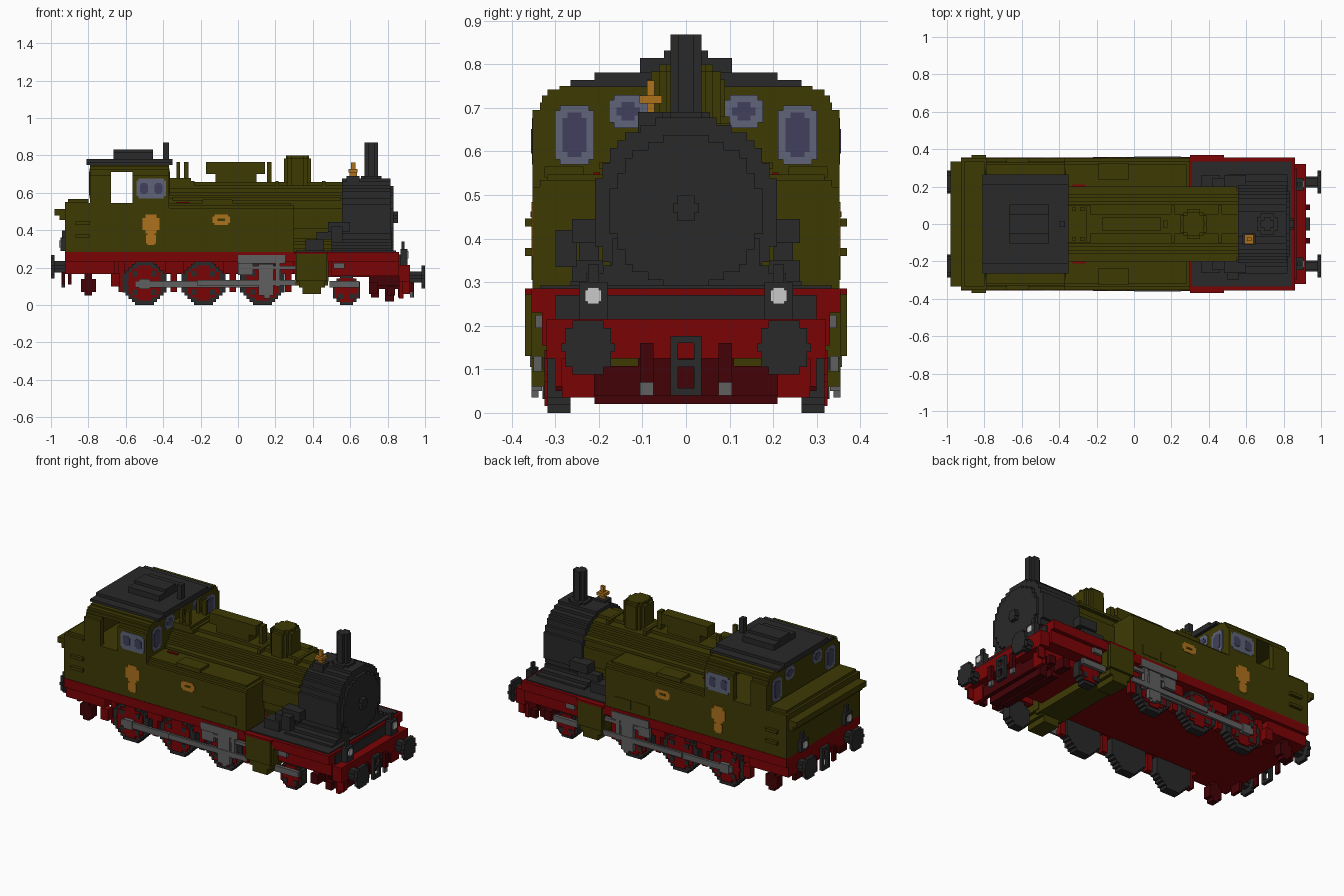
import bpy, bmesh, math

cube = bpy.data.objects.get("Cube")
if cube:
    bpy.data.objects.remove(cube, do_unlink=True)

V = 0.0174  # block size


def material(name, rgb):
    lin = [max(0.0, ((c / 255 + 0.055) / 1.055) ** 2.4 if c > 10 else c / 255 / 12.92) for c in rgb] + [1.0]
    m = bpy.data.materials.new(name)
    m.use_nodes = True
    m.diffuse_color = lin
    bsdf = m.node_tree.nodes["Principled BSDF"]
    bsdf.inputs["Base Color"].default_value = lin
    bsdf.inputs["Roughness"].default_value = 0.8
    return m


OLIVE = material("olive", (61, 58, 4))
RED = material("red", (123, 3, 5))
DEEP = material("deep_red", (68, 2, 6))
DARK = material("charcoal", (41, 41, 41))
GREY = material("steel", (96, 96, 96))
GOLD = material("brass", (174, 114, 28))
FRAME = material("window_frame", (94, 99, 120))
GLASS = material("window_glass", (66, 64, 93))
WHITE = material("lamp_white", (202, 202, 202))


def finish(name, bm, mat):
    bmesh.ops.recalc_face_normals(bm, faces=bm.faces[:])
    me = bpy.data.meshes.new(name)
    bm.to_mesh(me)
    bm.free()
    me.materials.append(mat)
    ob = bpy.data.objects.new(name, me)
    bpy.context.scene.collection.objects.link(ob)


def boxes(name, mat, items, mirror=False):
    """Each item is x0, x1, y0, y1, z0, z1; mirror repeats it across y."""
    bm = bmesh.new()
    for x0, x1, y0, y1, z0, z1 in items:
        for s in ((1, -1) if mirror else (1,)):
            vs = bmesh.ops.create_cube(bm, size=1)["verts"]
            for v in vs:
                v.co.x = (x0 + x1) / 2 + v.co.x * (x1 - x0)
                v.co.y = s * (y0 + y1) / 2 + v.co.y * (y1 - y0)
                v.co.z = (z0 + z1) / 2 + v.co.z * (z1 - z0)
    finish(name, bm, mat)


def stepped(name, mat, rows, axis, a, b, centre=0.0, mirror=False):
    """Extrude a stepped outline of (low, high, half width) rows from a to b."""
    right = [p for lo, hi, w in rows for p in ((w, lo), (w, hi))]
    left = [(-w, h) for w, h in reversed(right)]
    bm = bmesh.new()
    for s in ((1, -1) if mirror else (1,)):
        ends = []
        for d in (a, b):
            loop = []
            for w, h in right + left:
                u = centre + w
                co = {"x": (d, s * u, h), "y": (u, s * d, h), "z": (u, s * h, d)}[axis]
                loop.append(bm.verts.new(co))
            ends.append(loop)
        n = len(ends[0])
        bm.faces.new(ends[0])
        bm.faces.new(ends[1])
        for i in range(n):
            j = (i + 1) % n
            bm.faces.new((ends[0][i], ends[0][j], ends[1][j], ends[1][i]))
    finish(name, bm, mat)


def disc(r, c):
    """Rows of a blocky circle of radius r centred at height c."""
    n = max(3, round(2 * r / V))
    h = 2 * r / n
    rows = []
    for i in range(n):
        lo = c - r + i * h
        d = lo + h / 2 - c
        w = min(r, max(1, round(math.sqrt(r * r - d * d) / h)) * h)
        if rows and abs(rows[-1][2] - w) < 1e-6:
            rows[-1] = (rows[-1][0], lo + h, w)
        else:
            rows.append((lo, lo + h, w))
    return rows


def rounded(z0, z1, w, c=V):
    return [(z0, z0 + c, w - c), (z0 + c, z1 - c, w), (z1 - c, z1, w - c)]


# Frame and footplate
boxes("chassis", RED, [(-0.925, 0.31, -0.26, 0.26, 0.165, 0.25), (0.31, 0.86, -0.2, 0.2, 0.15, 0.24)])
boxes("running_board", RED, [(-0.925, 0.86, -0.355, 0.355, 0.23, 0.285), (0.3, 0.48, -0.37, 0.37, 0.272, 0.285)])
boxes("rear_skirt", RED, [(-0.925, -0.66, -0.335, 0.335, 0.165, 0.23)])
boxes("front_skirt", RED, [(0.5, 0.86, 0.25, 0.33, 0.155, 0.23)], True)
boxes("front_beam", RED, [(0.86, 0.92, -0.32, 0.32, 0.125, 0.215)])
boxes("front_deck", DARK, [(0.31, 0.845, -0.335, 0.335, 0.285, 0.292), (0.86, 0.868, -0.3, 0.3, 0.215, 0.27)])
boxes("front_steps", RED, [(0.86, 0.885, 0.21, 0.285, 0.035, 0.13), (0.88, 0.92, 0.285, 0.3, 0.06, 0.13),
                           (-0.68, -0.63, 0.31, 0.352, 0.1, 0.17)], True)
boxes("front_underframe", DEEP, [(0.70, 0.88, -0.11, 0.11, 0.1, 0.15), (0.70, 0.88, -0.21, 0.21, 0.085, 0.108),
                                 (0.71, 0.755, -0.21, 0.21, 0.04, 0.085), (0.785, 0.835, -0.21, 0.21, 0.02, 0.085),
                                 (0.855, 0.88, -0.21, 0.21, 0.04, 0.085)])
boxes("guard_irons", DEEP, [(0.70, 0.745, 0.22, 0.3, 0.06, 0.12), (0.80, 0.84, 0.27, 0.3, 0.05, 0.10),
                            (-0.84, -0.76, 0.27, 0.32, 0.07, 0.14), (-0.82, -0.78, 0.27, 0.32, 0.05, 0.165),
                            (-0.91, -0.89, 0.18, 0.25, 0.11, 0.165)], True)
boxes("hoses", DEEP, [(0.92, 0.94, 0.075, 0.105, 0.07, 0.16), (-0.94, -0.925, 0.075, 0.105, 0.11, 0.2)], True)
boxes("hose_ends", GREY, [(0.92, 0.935, 0.075, 0.105, 0.04, 0.07)], True)
boxes("coupling", DARK, [(x, x + 0.02, y, y + w, z + dz, z + h + dz) for x, dz in ((0.92, 0), (-0.945, 0.055))
                         for y, w, z, h in ((-0.035, 0.017, 0.04, 0.137), (0.018, 0.017, 0.04, 0.137),
                                            (-0.02, 0.04, 0.16, 0.017), (-0.02, 0.04, 0.105, 0.017),
                                            (-0.02, 0.04, 0.04, 0.017))])

# Buffers
for end, x0, x1, x2, z in (("front", 0.92, 0.98, 1.0, 0.15), ("rear", -0.925, -0.98, -1.0, 0.205)):
    stepped(end + "_buffer_stem", DARK, disc(0.03, z), "x", x0, x1, 0.225, True)
    stepped(end + "_buffer_head", DARK, disc(0.062, z), "x", x1, x2, 0.225, True)

# Lamps at both ends
boxes("lamp_bodies", DARK, [(0.868, 0.905, 0.18, 0.245, 0.215, 0.3), (0.875, 0.89, 0.2, 0.225, 0.3, 0.34),
                            (-0.95, -0.925, 0.18, 0.245, 0.29, 0.36), (-0.94, -0.925, 0.2, 0.225, 0.36, 0.4)], True)
stepped("front_lamp_glass", WHITE, rounded(0.25, 0.288, 0.019, 0.006), "x", 0.905, 0.912, 0.213, True)
stepped("rear_lamp_glass", WHITE, rounded(0.307, 0.345, 0.019, 0.006), "x", -0.957, -0.95, 0.213, True)

# Wheels
for name, x, r in (("rear", -0.5, 0.118), ("middle", -0.185, 0.118), ("front", 0.13, 0.118), ("pony", 0.58, 0.08)):
    stepped(name + "_tyre", DARK, disc(r, r), "y", 0.265, 0.318, x, True)
    stepped(name + "_wheel_face", RED, disc(r * 0.8, r), "y", 0.318, 0.325, x, True)
    k = r * 0.42
    boxes(name + "_wheel_gaps", DARK, [(x + sx * k - 0.014, x + sx * k + 0.014, 0.325, 0.329, r + sz * k - 0.014, r + sz * k + 0.014)
                                       for sx in (-1, 1) for sz in (-1, 1)], True)
boxes("brake_gear", RED, [(x, x + 0.035, 0.275, 0.31, 0.07, 0.235) for x in (-0.36, -0.045, 0.25, -0.64)]
      + [(x - 0.05, x + 0.05, 0.262, 0.315, 0.17, 0.235) for x in (-0.34, -0.03, 0.25)], True)

# Rods and valve gear
boxes("side_rods", GREY, [(-0.55, 0.17, 0.33, 0.345, 0.095, 0.13), (-0.22, 0.31, 0.345, 0.358, 0.105, 0.135),
                          (0.0, 0.25, 0.32, 0.345, 0.23, 0.272), (0.0, 0.08, 0.33, 0.35, 0.16, 0.23),
                          (0.11, 0.19, 0.33, 0.355, 0.05, 0.22), (0.08, 0.31, 0.33, 0.35, 0.19, 0.21),
                          (0.2, 0.225, 0.33, 0.355, 0.1, 0.25), (0.49, 0.65, 0.33, 0.35, 0.095, 0.13),
                          (0.51, 0.57, 0.33, 0.345, 0.195, 0.225), (-0.53, -0.47, 0.325, 0.35, 0.085, 0.14)], True)
boxes("drop_links", GREY, [(0.14, 0.17, 0.338, 0.355, 0.035, 0.12)], True)
boxes("gear_cover", GREY, [(0.0, 0.25, 0.345, 0.36, 0.222, 0.268)], True)

# Cylinders
stepped("cylinders", OLIVE, [(0.06, 0.095, 0.05), (0.095, 0.125, 0.07), (0.125, 0.272, 0.09)],
        "y", 0.22, 0.355, 0.395, True)
boxes("cylinder_covers", OLIVE, [(0.31, 0.475, 0.355, 0.37, 0.13, 0.272)], True)
boxes("cylinder_beam", OLIVE, [(0.31, 0.48, -0.25, 0.25, 0.105, 0.24)])

# Tanks, lower cab and bunker
boxes("side_tanks", OLIVE, [(-0.37, 0.3, 0.17, 0.352, 0.285, 0.518), (-0.37, 0.3, 0.17, 0.335, 0.518, 0.535),
                            (-0.37, 0.28, 0.17, 0.318, 0.535, 0.547)], True)
boxes("tank_hatches", OLIVE, [(-0.19, -0.03, 0.235, 0.325, 0.54, 0.565), (0.0, 0.11, 0.352, 0.355, 0.305, 0.36),
                              (0.125, 0.235, 0.352, 0.355, 0.305, 0.36)], True)
boxes("lower_cab", OLIVE, [(-0.8, -0.37, -0.352, 0.352, 0.285, 0.545)])
boxes("bunker", OLIVE, [(-0.925, -0.8, -0.352, 0.352, 0.285, 0.55), (-0.98, -0.925, -0.335, 0.335, 0.48, 0.515),
                        (-0.955, -0.925, -0.335, 0.335, 0.455, 0.48), (-0.91, -0.8, -0.335, 0.335, 0.55, 0.568)])
boxes("bunker_rails", OLIVE, [(-0.87, -0.79, 0.352, 0.37, 0.36, 0.378), (-0.87, -0.79, 0.352, 0.37, 0.428, 0.446)], True)

# Upper cab with open doorways
boxes("cab_sides", OLIVE, [(-0.79, -0.68, 0.335, 0.352, 0.545, 0.695), (-0.565, -0.37, 0.335, 0.352, 0.545, 0.695),
                           (-0.79, -0.68, 0.318, 0.335, 0.545, 0.712), (-0.565, -0.37, 0.318, 0.335, 0.545, 0.712)], True)
boxes("cab_end_walls", OLIVE, [(-0.79, -0.77, -0.32, 0.32, 0.545, 0.712), (-0.39, -0.37, -0.32, 0.32, 0.545, 0.712)])
stepped("cab_ceiling", OLIVE, [(0.712, 0.728, 0.33), (0.728, 0.742, 0.318)], "x", -0.79, -0.37)
boxes("cab_eaves", OLIVE, [(-0.79, -0.37, -0.29, 0.29, 0.742, 0.75)])
stepped("cab_roof", DARK, [(0.748, 0.764, 0.265), (0.764, 0.781, 0.21)], "x", -0.81, -0.35)
stepped("roof_vent", DARK, [(0.781, 0.815, 0.105), (0.815, 0.832, 0.05)], "x", -0.665, -0.455)
boxes("whistle", DARK, [(-0.4, -0.37, -0.017, 0.017, 0.78, 0.868)])

# Windows
for end, a, d in (("front", -0.37, 1), ("rear", -0.79, -1)):
    for part, mat, p, q, e in (("frame", FRAME, 0.0, 0.004, 0.0), ("glass", GLASS, 0.004, 0.007, 0.017)):
        stepped(f"{end}_outer_window_{part}", mat, rounded(0.57 + e, 0.706 - e, 0.045 - e, 0.012),
                "x", a + d * p, a + d * q, 0.256, True)
        stepped(f"{end}_inner_window_{part}", mat, rounded(0.654 + e, 0.73 - e, 0.044 - e, 0.012),
                "x", a + d * p, a + d * q, 0.133, True)
stepped("side_window_frame", FRAME, rounded(0.57, 0.677, 0.08, 0.012), "y", 0.352, 0.354, -0.464, True)
for x in (-0.503, -0.425):
    stepped("side_window_glass", GLASS, rounded(0.595, 0.652, 0.022, 0.008), "y", 0.354, 0.356, x, True)

# Brass plates
stepped("crest", GOLD, rounded(0.384, 0.484, 0.046), "y", 0.352, 0.355, -0.465, True)
stepped("crest_lower", GOLD, rounded(0.322, 0.384, 0.027, 0.008), "y", 0.352, 0.355, -0.465, True)
stepped("side_plate", GOLD, rounded(0.428, 0.483, 0.046, 0.01), "y", 0.352, 0.355, -0.09, True)
boxes("side_plate_bar", OLIVE, [(-0.11, -0.07, 0.355, 0.357, 0.45, 0.462)], True)

# Boiler and smokebox
stepped("boiler", OLIVE, disc(0.195, 0.463), "x", -0.37, 0.555)
boxes("boiler_bands", OLIVE, [(x, x + 0.017, -0.1, 0.1, 0.64, 0.664) for x in (-0.25, 0.2, 0.45)])
boxes("boiler_rails", OLIVE, [(-0.35, 0.55, 0.165, 0.2, 0.56, 0.575)], True)
stepped("smokebox", DARK, disc(0.218, 0.46), "x", 0.555, 0.815)
stepped("smokebox_door", DARK, disc(0.175, 0.463), "x", 0.815, 0.832)
stepped("door_handle", DARK, disc(0.03, 0.47), "x", 0.832, 0.855)
stepped("saddle", DARK, [(0.285, 0.303, 0.265), (0.303, 0.32, 0.23), (0.32, 0.338, 0.19), (0.338, 0.4, 0.17)],
        "x", 0.5, 0.82)
boxes("steam_pipes", DARK, [(0.36, 0.46, 0.19, 0.262, 0.292, 0.35), (0.42, 0.56, 0.2, 0.245, 0.35, 0.39),
                            (0.48, 0.6, 0.19, 0.262, 0.39, 0.445)], True)
boxes("air_pump", DARK, [(0.5, 0.56, -0.3, -0.25, 0.335, 0.42)])
stepped("chimney", DARK, disc(0.036, 0.0), "z", 0.64, 0.868, 0.712)
stepped("chimney_base", DARK, disc(0.055, 0.0), "z", 0.63, 0.69, 0.712)

# Fittings on top of the boiler
stepped("dome", OLIVE, disc(0.08, 0.0), "z", 0.6, 0.783, 0.318)
stepped("dome_cap", OLIVE, disc(0.062, 0.0), "z", 0.783, 0.8, 0.318)
boxes("top_rail", OLIVE, [(-0.17, 0.145, -0.035, 0.035, 0.7, 0.765), (-0.12, 0.1, -0.035, 0.035, 0.65, 0.7),
                          (0.155, 0.18, -0.02, 0.02, 0.65, 0.765), (-0.37, -0.25, -0.1, 0.1, 0.64, 0.68)])
boxes("valve_posts", OLIVE, [(-0.33, -0.31, 0.07, 0.09, 0.64, 0.765), (-0.29, -0.265, 0.07, 0.09, 0.64, 0.765)], True)
boxes("valve_handles", RED, [(-0.33, -0.26, 0.197, 0.212, 0.545, 0.552)], True)
boxes("bell", GOLD, [(0.59, 0.64, -0.107, -0.055, 0.71, 0.728), (0.605, 0.628, -0.09, -0.072, 0.66, 0.763),
                     (0.597, 0.635, -0.09, -0.072, 0.69, 0.71)])
boxes("bell_mount", DARK, [(0.58, 0.65, -0.11, -0.05, 0.64, 0.69)])
